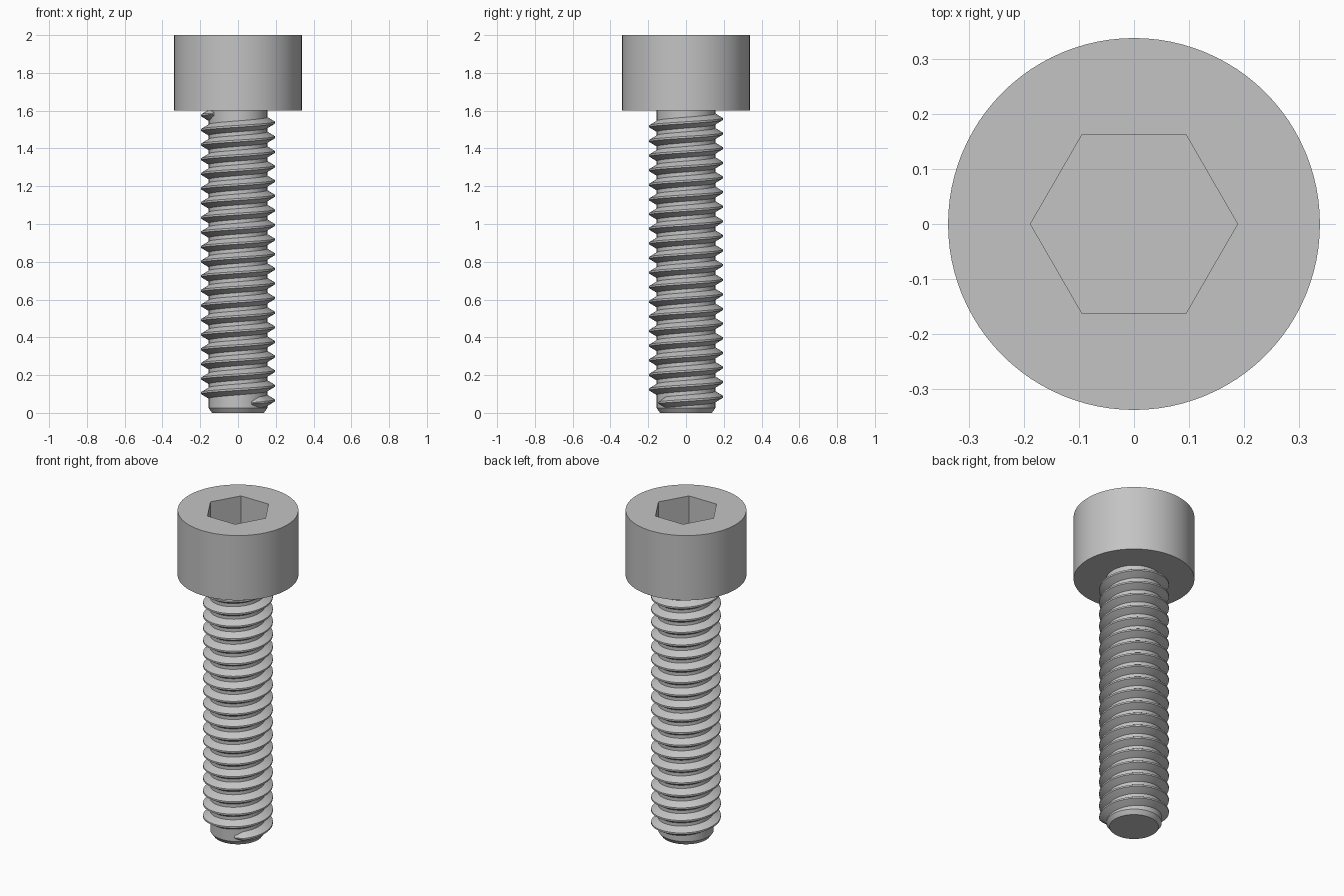
import bpy, bmesh, math

cube = bpy.data.objects.get("Cube")
if cube:
    bpy.data.objects.remove(cube, do_unlink=True)

steel = bpy.data.materials.new("grey_steel")
steel.use_nodes = True
steel.diffuse_color = (0.55, 0.55, 0.55, 1)
steel.node_tree.nodes["Principled BSDF"].inputs["Base Color"].default_value = steel.diffuse_color

SEGMENTS = 96
CORE, CREST, PITCH = 0.155, 0.195, 0.0774


def finish(bm, name):
    bmesh.ops.recalc_face_normals(bm, faces=bm.faces)
    mesh = bpy.data.meshes.new(name)
    bm.to_mesh(mesh)
    bm.free()
    obj = bpy.data.objects.new(name, mesh)
    bpy.context.collection.objects.link(obj)
    mesh.materials.append(steel)
    bpy.ops.object.select_all(action='DESELECT')
    obj.select_set(True)
    bpy.context.view_layer.objects.active = obj
    bpy.ops.object.shade_smooth_by_angle(angle=math.radians(25))
    return obj


def skin(bm, rings, closed):
    """Join rings of vertices with quads and cap both ends."""
    for a, b in zip(rings, rings[1:]):
        n = len(a)
        for i in range(n):
            j = (i + 1) % n
            bm.faces.new((a[i], a[j], b[j], b[i]))
    if closed:
        bm.faces.new(rings[0])
        bm.faces.new(rings[-1])


def lathe(name, profile):
    """Turn (radius function, z) pairs around the z axis."""
    bm = bmesh.new()
    rings = []
    for radius, z in profile:
        ring = []
        for i in range(SEGMENTS):
            a = math.tau * i / SEGMENTS
            r = radius(a)
            ring.append(bm.verts.new((r * math.cos(a), r * math.sin(a), z)))
        rings.append(ring)
    skin(bm, rings, True)
    return finish(bm, name)


def circle(r):
    return lambda a: r


def hexagon(apothem):
    sector = math.pi / 3
    return lambda a: apothem / math.cos(a % sector - sector / 2)


# Cylindrical head with hexagonal socket
socket = hexagon(0.163)
lathe("socket_head", [(circle(0.338), 1.6), (circle(0.338), 2.0),
                      (socket, 2.0), (socket, 1.8)])

# Plain core with chamfered tip
lathe("shank", [(circle(0.137), 0), (circle(CORE), 0.025), (circle(CORE), 1.6)])

# Right-handed helical thread, blending into the core at each end
start, end = math.radians(-62), math.radians(215) + 19 * math.tau
steps = int((end - start) / math.tau * 64)
fade = math.radians(18)
bm = bmesh.new()
rings = []
for i in range(steps + 1):
    t = start + (end - start) * i / steps
    size = min(1, 0.3 + 0.7 * min(t - start, end - t) / fade)
    z = 0.066 + PITCH * t / math.tau
    crest = CORE + (CREST - CORE) * size
    section = [(CORE - 0.01, -0.034), (CORE, -0.029), (crest, -0.005),
               (crest, 0.005), (CORE, 0.029), (CORE - 0.01, 0.034)]
    rings.append([bm.verts.new((r * math.cos(t), r * math.sin(t), z + h * size))
                  for r, h in section])
skin(bm, rings, True)
finish(bm, "thread")
